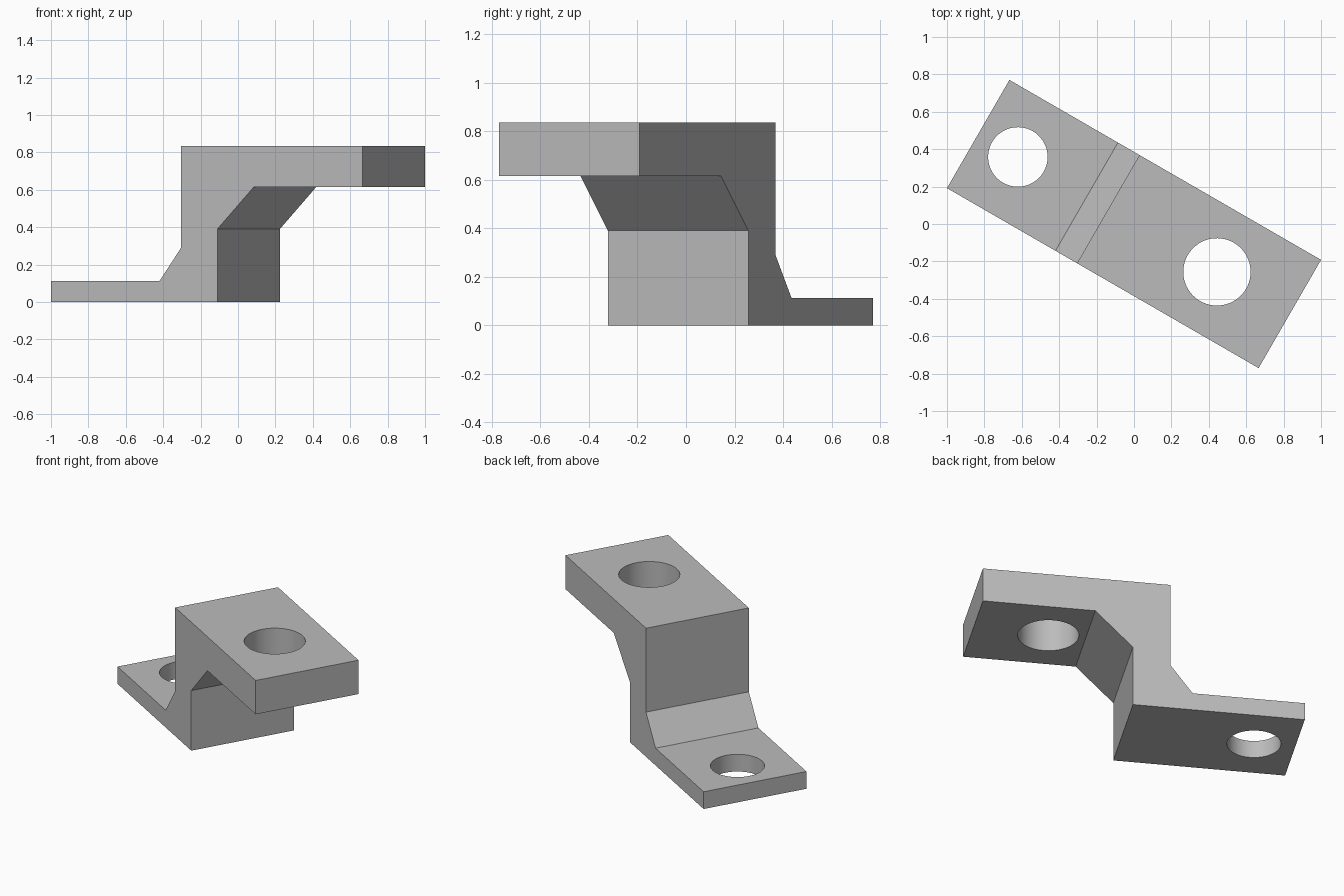
import bpy, bmesh, math
from mathutils import Matrix

cube = bpy.data.objects.get("Cube")
if cube:
    bpy.data.objects.remove(cube, do_unlink=True)

TURN = Matrix.Rotation(math.radians(-30), 4, 'Z')
HALF_WIDTH = 0.334

# Single grey metal
metal = bpy.data.materials.new("grey metal")
metal.use_nodes = True
grey = (0.5, 0.5, 0.5, 1)
metal.diffuse_color = grey
metal.node_tree.nodes["Principled BSDF"].inputs["Base Color"].default_value = grey


def add_object(name, bm):
    bmesh.ops.recalc_face_normals(bm, faces=bm.faces)
    bm.transform(TURN)
    mesh = bpy.data.meshes.new(name)
    bm.to_mesh(mesh)
    bm.free()
    mesh.materials.append(metal)
    obj = bpy.data.objects.new(name, mesh)
    bpy.context.collection.objects.link(obj)
    return obj


# Stepped bracket: side profile (length, height) extruded across the width
profile = [(-0.962, 0), (0.065, 0), (0.065, 0.39), (0.29, 0.615),
           (0.962, 0.615), (0.962, 0.835), (-0.159, 0.835),
           (-0.159, 0.29), (-0.292, 0.112), (-0.962, 0.112)]
bm = bmesh.new()
side = bm.faces.new([bm.verts.new((u, -HALF_WIDTH, z)) for u, z in profile])
ext = bmesh.ops.extrude_face_region(bm, geom=[side])
moved = [g for g in ext["geom"] if isinstance(g, bmesh.types.BMVert)]
bmesh.ops.translate(bm, verts=moved, vec=(0, 2 * HALF_WIDTH, 0))
bracket = add_object("step_bracket", bm)

# Bolt holes: one through each flange
bpy.context.view_layer.objects.active = bracket
bracket.select_set(True)
for name, u, z, radius in (("lower_hole", -0.717, 0.056, 0.159),
                           ("upper_hole", 0.512, 0.725, 0.18)):
    bm = bmesh.new()
    bmesh.ops.create_cone(bm, cap_ends=True, segments=64, radius1=radius,
                          radius2=radius, depth=0.4,
                          matrix=Matrix.Translation((u, 0, z)))
    cutter = add_object(name + "_cutter", bm)
    cutter.hide_render = True
    mod = bracket.modifiers.new(name, 'BOOLEAN')
    mod.operation = 'DIFFERENCE'
    mod.solver = 'EXACT'
    mod.object = cutter
    bpy.ops.object.modifier_apply(modifier=mod.name)
    bpy.data.objects.remove(cutter, do_unlink=True)

# Smooth hole walls, crisp edges elsewhere
bpy.ops.object.shade_smooth_by_angle(angle=math.radians(30))
